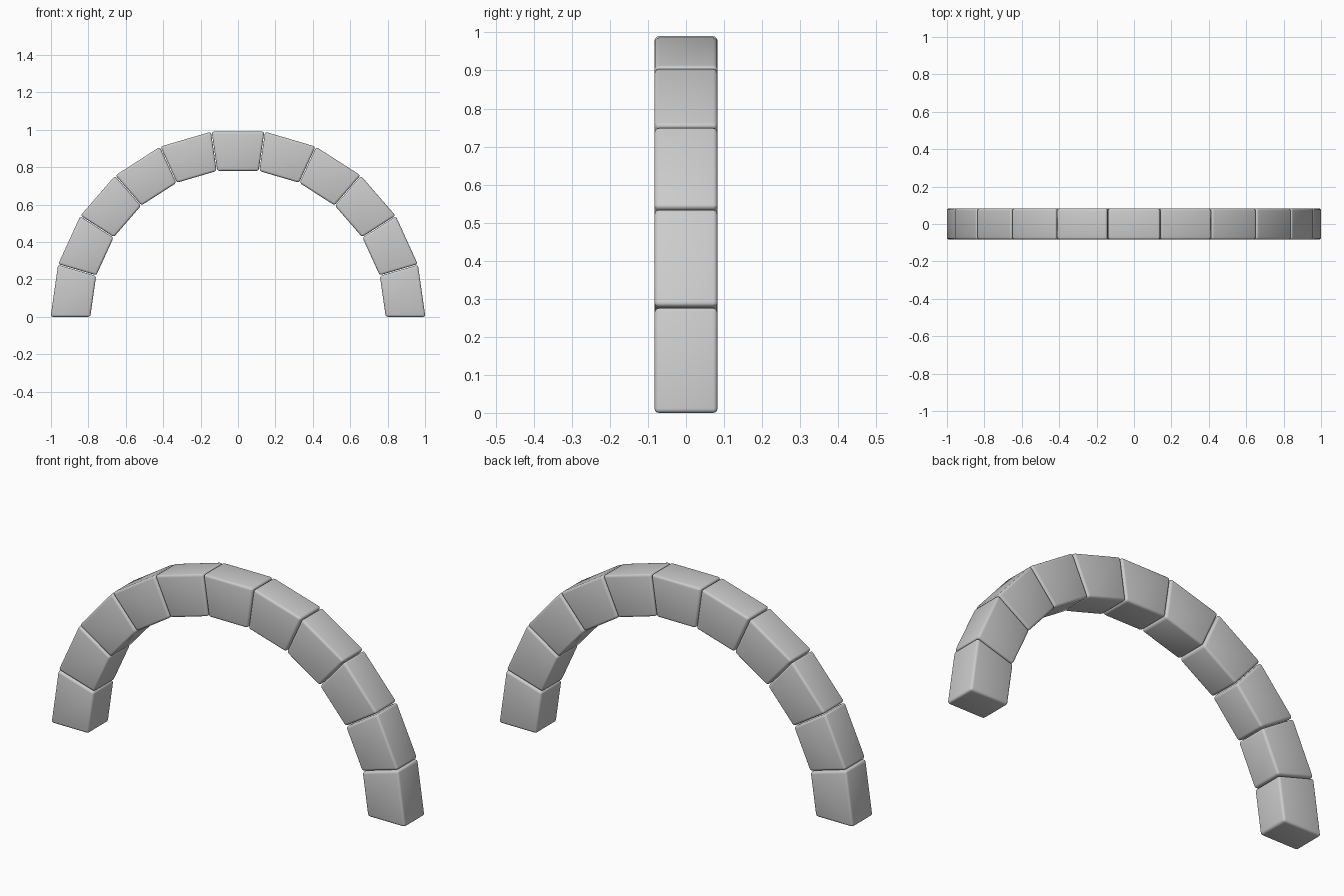
import bpy, bmesh, math

if "Cube" in bpy.data.objects:
    bpy.data.objects.remove(bpy.data.objects["Cube"])

COUNT = 11            # wedge stones in the half circle
R_OUT, R_IN = 1.002, 0.79
HALF_DEPTH = 0.083
GAP = 0.002           # half of the joint between stones
STEP = math.pi / COUNT


def arch_stone(name, angle):
    """One bevelled wedge stone centred on the given angle."""
    bm = bmesh.new()
    profile = []
    for r, side in ((R_IN, -1), (R_OUT, -1), (R_OUT, 1), (R_IN, 1)):
        a = angle + side * (STEP / 2 - GAP / r)
        profile.append((r * math.cos(a), r * math.sin(a)))
    face = bm.faces.new([bm.verts.new((x, -HALF_DEPTH, z)) for x, z in profile])
    ext = bmesh.ops.extrude_face_region(bm, geom=[face])
    verts = [v for v in ext["geom"] if isinstance(v, bmesh.types.BMVert)]
    bmesh.ops.translate(bm, verts=verts, vec=(0, 2 * HALF_DEPTH, 0))
    bmesh.ops.recalc_face_normals(bm, faces=bm.faces)
    # softly rounded edges
    bmesh.ops.bevel(bm, geom=bm.edges[:], offset=0.012, segments=3,
                    profile=0.5, affect='EDGES')
    for f in bm.faces:
        f.smooth = True
    mesh = bpy.data.meshes.new(name)
    bm.to_mesh(mesh)
    bm.free()
    obj = bpy.data.objects.new(name, mesh)
    obj.location.z = -GAP
    bpy.context.collection.objects.link(obj)
    return obj


# Stones from the right foot over the keystone to the left foot
for i in range(COUNT):
    name = "keystone" if i == COUNT // 2 else f"arch_stone_{i + 1:02d}"
    arch_stone(name, (i + 0.5) * STEP)
